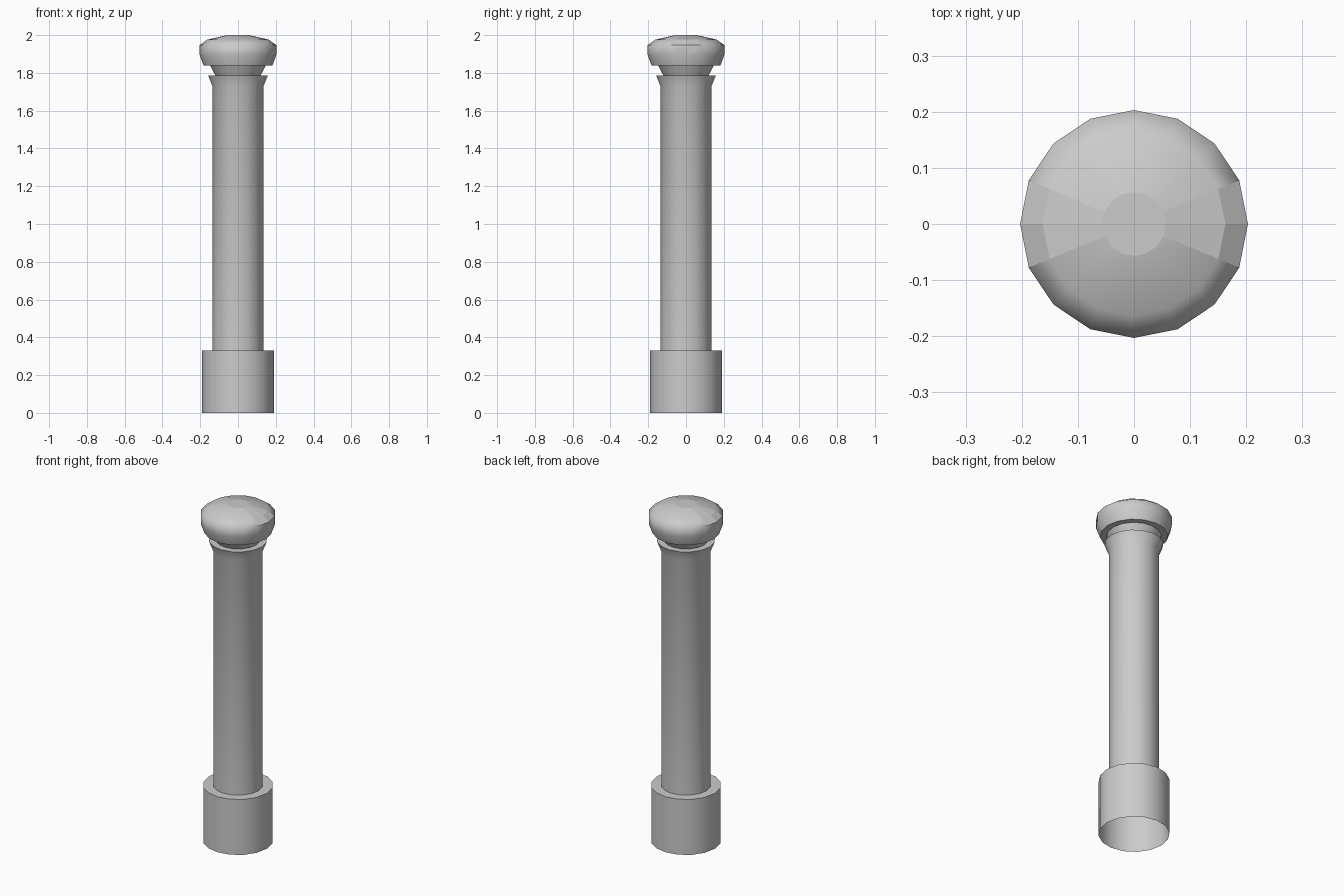
import bpy, bmesh, math

if "Cube" in bpy.data.objects:
    bpy.data.objects.remove(bpy.data.objects["Cube"])

SIDES = 16


def lathe(name, profile, top_cap=False, sharp_angle=35, flat=None):
    """Revolve (radius, z) points around z, leaving the bottom open."""
    bm = bmesh.new()
    rings = []
    for r, z in profile:
        rings.append([bm.verts.new((r * math.cos(2 * math.pi * i / SIDES),
                                    r * math.sin(2 * math.pi * i / SIDES), z))
                      for i in range(SIDES)])
    for a, b in zip(rings, rings[1:]):
        for i in range(SIDES):
            j = (i + 1) % SIDES
            bm.faces.new((a[i], a[j], b[j], b[i]))
    if top_cap:
        bm.faces.new(rings[-1])
    bm.normal_update()
    for f in bm.faces:
        f.smooth = not (flat and flat(f.calc_center_median()))
    for e in bm.edges:
        if len(e.link_faces) == 2:
            e.smooth = e.calc_face_angle() < math.radians(sharp_angle)
    mesh = bpy.data.meshes.new(name)
    bm.to_mesh(mesh)
    bm.free()
    obj = bpy.data.objects.new(name, mesh)
    bpy.context.collection.objects.link(obj)
    return obj


# Wide foot sleeve with a flat shoulder, open underneath
lathe("base_sleeve", [(0.19, 0), (0.19, 0.33), (0.135, 0.33)])

# Long shaft flaring into a lip, with a ledge and a tapered neck above
lathe("shaft", [(0.135, 0.33), (0.135, 1.73), (0.158, 1.787),
                (0.12, 1.787), (0.147, 1.838)], sharp_angle=28)


# Rounded cap; the facets on the left and right sides are flat
def side_facet(c):
    return abs(c.x) > 2 * abs(c.y) and c.z > 1.95


lathe("cap", [(0.147, 1.838), (0.182, 1.838), (0.203, 1.895), (0.203, 1.947),
              (0.163, 1.976), (0.057, 2.0)],
      top_cap=True, sharp_angle=60, flat=side_facet)
